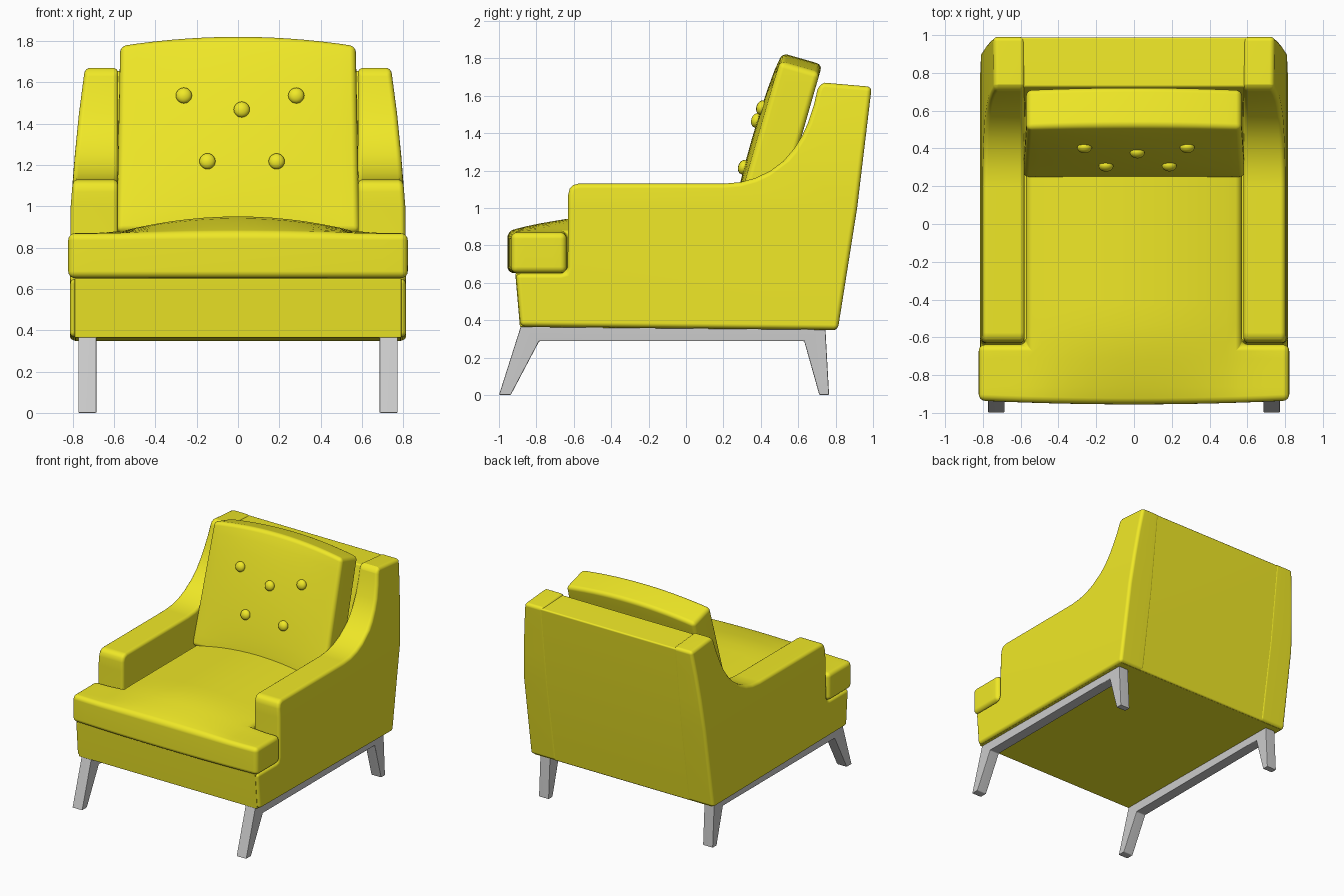
import bpy, bmesh, math
from mathutils import Matrix, Vector

if "Cube" in bpy.data.objects:
    bpy.data.objects.remove(bpy.data.objects["Cube"])

yellow = bpy.data.materials.new("yellow_fabric")
yellow.diffuse_color = (0.87, 0.81, 0.02, 1)
yellow.use_nodes = True
yellow.node_tree.nodes["Principled BSDF"].inputs["Base Color"].default_value = yellow.diffuse_color


def finish(name, bm, bevel=0.0, segments=4, mirror=False, mat=yellow):
    """Turn a bmesh into a bevelled, smooth-shaded object."""
    bmesh.ops.recalc_face_normals(bm, faces=bm.faces)
    mesh = bpy.data.meshes.new(name)
    bm.to_mesh(mesh)
    bm.free()
    ob = bpy.data.objects.new(name, mesh)
    bpy.context.collection.objects.link(ob)
    if mat:
        mesh.materials.append(mat)
    bpy.ops.object.select_all(action='DESELECT')
    ob.select_set(True)
    bpy.context.view_layer.objects.active = ob
    if bevel:
        m = ob.modifiers.new("bevel", 'BEVEL')
        m.width, m.segments = bevel, segments
        m.limit_method, m.angle_limit = 'ANGLE', math.radians(42)
        m.use_clamp_overlap = False
        bpy.ops.object.modifier_apply(modifier="bevel")
    if mirror:
        m = ob.modifiers.new("mirror", 'MIRROR')
        m.use_mirror_merge = False
        bpy.ops.object.modifier_apply(modifier="mirror")
    bpy.ops.object.shade_smooth_by_angle(angle=math.radians(35))
    w = ob.modifiers.new("weighted_normal", 'WEIGHTED_NORMAL')
    w.keep_sharp = True
    return ob


def prism(profile, x0, x1):
    """Extrude a (y, z) profile from x0 to x1."""
    bm = bmesh.new()
    face = bm.faces.new([bm.verts.new((x0, y, z)) for y, z in profile])
    ext = bmesh.ops.extrude_face_region(bm, geom=[face])['geom']
    for v in ext:
        if isinstance(v, bmesh.types.BMVert):
            v.co.x = x1
    return bm


def slab(xs, ys, thickness, keep, warp):
    """Gridded slab for cushions; keep picks cells, warp shapes the points."""
    bm = bmesh.new()
    grid = {}

    def vert(x, y):
        if (x, y) not in grid:
            grid[x, y] = bm.verts.new((x, y, 0))
        return grid[x, y]

    for xa, xb in zip(xs, xs[1:]):
        for ya, yb in zip(ys, ys[1:]):
            if keep((xa + xb) / 2, (ya + yb) / 2):
                bm.faces.new([vert(xa, ya), vert(xb, ya), vert(xb, yb), vert(xa, yb)])
    ext = bmesh.ops.extrude_face_region(bm, geom=bm.faces[:])['geom']
    for v in ext:
        if isinstance(v, bmesh.types.BMVert):
            v.co.z = thickness
    for v in bm.verts:
        v.co = warp(v.co.copy())
    return bm


def steps(a, b, n):
    return [a + (b - a) * i / n for i in range(n + 1)]


# Arms: stepped front, sweeping up into wings, leaning inward with height
arm_profile = [
    (-0.885, 0.367), (-0.91, 0.65), (-0.67, 0.65), (-0.645, 0.657), (-0.633, 0.685),
    (-0.63, 1.0), (-0.63, 1.07), (-0.622, 1.103), (-0.605, 1.122), (-0.575, 1.13),
    (0.20, 1.13), (0.29, 1.138), (0.37, 1.16), (0.45, 1.198), (0.52, 1.25),
    (0.58, 1.32), (0.62, 1.385), (0.65, 1.45), (0.685, 1.555), (0.702, 1.63),
    (0.715, 1.66), (0.74, 1.67), (0.993, 1.648), (0.915, 1.0), (0.812, 0.35)]
lean = [(0.3, 0.815), (1.0, 0.81), (1.25, 0.79), (1.45, 0.77), (1.7, 0.737)]


def outer_x(z):
    for (za, xa), (zb, xb) in zip(lean, lean[1:]):
        if z <= zb:
            return xa + (xb - xa) * (z - za) / (zb - za)
    return lean[-1][1]


bm = prism(arm_profile, 0.58, 0.8)
for cut_z, _ in lean[1:-1]:
    bmesh.ops.bisect_plane(bm, geom=bm.verts[:] + bm.edges[:] + bm.faces[:], dist=1e-4,
                           plane_co=(0, 0, cut_z), plane_no=(0, 0, 1))
for v in bm.verts:
    if v.co.x > 0.7:
        v.co.x = outer_x(v.co.z)
finish("arms", bm, 0.025, mirror=True)

# Seat base with the front apron
finish("seat_base", prism([(-0.888, 0.364), (-0.913, 0.652), (0.55, 0.652), (0.80, 0.348)],
                          -0.792, 0.792), 0.006, 2)

# Back panel between the wings
finish("back_panel", prism([(0.5, 0.36), (0.5, 0.8), (0.725, 1.655), (0.99, 1.64),
                            (0.913, 1.0), (0.808, 0.35)], -0.61, 0.61), 0.012, 3)

# T-shaped crowned seat cushion
BAR, MAIN = 0.822, 0.572


def seat_warp(c):
    if c.z > 0.1:
        across = max(0.0, 1 - (c.x / 0.6) ** 2)
        along = min(1.0, max(0.0, (c.y + 0.935) / 0.36)) ** 0.7
        c.z += 0.075 * across * along + 0.006 * across
    if c.y < -0.9:
        c.y -= 0.02 * (1 - (c.x / BAR) ** 2)
    return c + Vector((0, 0, 0.652))


seat_xs = [-BAR, -0.7] + steps(-MAIN, MAIN, 14) + [0.7, BAR]
seat_ys = steps(-0.935, -0.638, 4) + steps(-0.638, 0.42, 10)[1:]
finish("seat_cushion", slab(seat_xs, seat_ys, 0.218,
                            lambda x, y: abs(x) < MAIN or y < -0.638, seat_warp), 0.034)

# Leaning back cushion with curved top; local z is the front side
W, H, T = 0.588, 0.94, 0.222
place = Matrix.Translation((0, 0.456, 0.818)) @ Matrix.Rotation(math.radians(74), 4, 'X')
spots = [(-0.262, 1.53), (0.282, 1.53), (0.018, 1.46), (-0.148, 1.21), (0.187, 1.21)]


def bulge(x, v):
    return 0.03 * max(0, 1 - (x / W) ** 2) * max(0, 1 - (2 * v / H - 1) ** 2) ** 0.7


def back_warp(c):
    x, v = c.x, c.y
    if c.z > 0.1:
        c.z += bulge(x, v)
    c.x *= 1 - 0.03 * v / H
    c.y += 0.047 * (1 - (x / W) ** 2) * v / H
    return place @ c


finish("back_cushion", slab(steps(-W, W, 14), steps(0, H, 10), T,
                            lambda x, y: True, back_warp), 0.03)

# Five buttons on the back cushion
for i, (x, z) in enumerate(spots):
    v = (z - 0.88) / math.sin(math.radians(74))
    bm = bmesh.new()
    bmesh.ops.create_uvsphere(bm, u_segments=20, v_segments=12, radius=0.039)
    bmesh.ops.scale(bm, vec=(1, 1, 0.7), verts=bm.verts)
    bm.transform(place @ Matrix.Translation((x, v, T + bulge(x, v) + 0.006)))
    finish(f"button_{i + 1}", bm)

# Grey side frames: splayed front and back legs joined by a rail
leg_profile = [(-1.0, 0.0), (-0.937, 0.0), (-0.785, 0.288), (0.632, 0.288),
               (0.713, 0.0), (0.765, 0.0), (0.745, 0.362), (-0.883, 0.368)]
finish("leg_frames", prism(leg_profile, 0.685, 0.773), 0.006, 2, mirror=True, mat=None)
